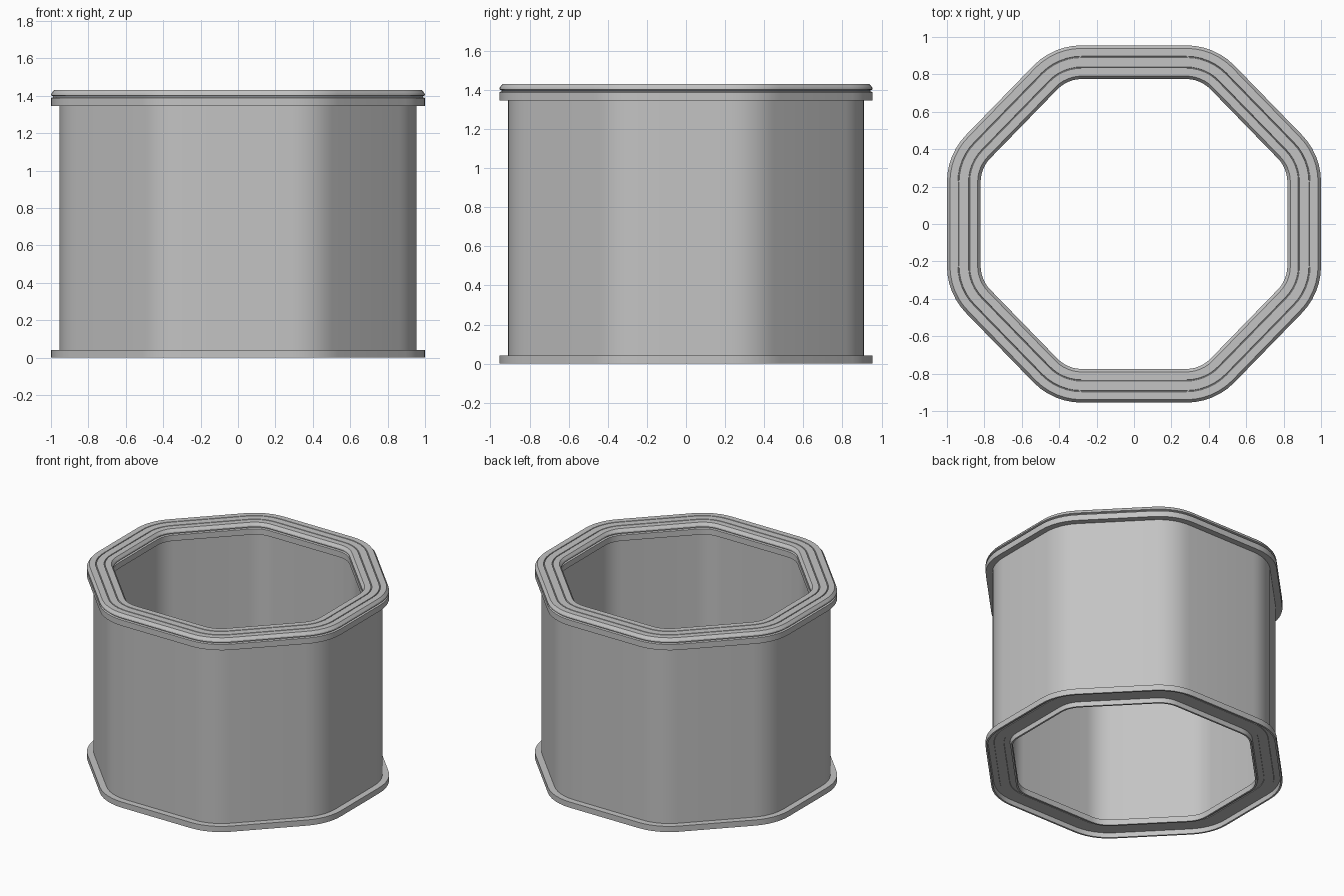
import bpy, bmesh, math

cube = bpy.data.objects.get("Cube")
if cube:
    bpy.data.objects.remove(cube)

grey = bpy.data.materials.new("light grey")
grey.use_nodes = True
colour = (0.55, 0.55, 0.55, 1)
grey.diffuse_color = colour
grey.node_tree.nodes["Principled BSDF"].inputs["Base Color"].default_value = colour

HALF_X, HALF_Y = 1.0, 0.955      # outer half sizes of the octagon
ARC_X, ARC_Y = 0.28, 0.225       # where the straight sides end
RADIUS = 0.36                    # outer corner radius
STEPS = 6


def outline(inset):
    """Rounded octagon, moved inwards by inset, as a list of (x, y)."""
    r = RADIUS - inset
    corners = [  # arc centres and start angles in one quarter
        (HALF_X - RADIUS, ARC_Y, 0),
        (ARC_X, HALF_Y - RADIUS, 45),
    ]
    quarter = []
    for cx, cy, start in corners:
        for i in range(STEPS + 1):
            a = math.radians(start + 45 * i / STEPS)
            quarter.append((cx + r * math.cos(a), cy + r * math.sin(a)))
    half = quarter + [(-x, y) for x, y in reversed(quarter)]
    return half + [(-x, -y) for x, y in half]


def ring(name, profile):
    """Sweep a closed (inset, z) cross-section around the octagon."""
    bm = bmesh.new()
    loops = [[bm.verts.new((x, y, z)) for x, y in outline(d)] for d, z in profile]
    n = len(loops[0])
    for k, low in enumerate(loops):
        high = loops[(k + 1) % len(loops)]
        for i in range(n):
            j = (i + 1) % n
            bm.faces.new((low[i], low[j], high[j], high[i]))
    bmesh.ops.recalc_face_normals(bm, faces=bm.faces)
    mesh = bpy.data.meshes.new(name)
    bm.to_mesh(mesh)
    bm.free()
    mesh.materials.append(grey)
    obj = bpy.data.objects.new(name, mesh)
    bpy.context.collection.objects.link(obj)
    bpy.ops.object.select_all(action="DESELECT")
    obj.select_set(True)
    bpy.context.view_layer.objects.active = obj
    bpy.ops.object.shade_smooth_by_angle(angle=math.radians(25))


WIDTH = 0.18


def mirrored(half):
    """Complete a cross-section that is symmetric across the rim's width."""
    return half + [(WIDTH - d, z) for d, z in reversed(half)]


# Tube wall
ring("wall", [(0.045, 0.036), (0.045, 1.36), (0.135, 1.36), (0.135, 0.036)])

# Top flange under the cap
ring("top_flange", mirrored([(0.03, 1.345), (0, 1.345), (0, 1.388), (0.01, 1.392)]))

# Bevelled cap with two fine grooves along its top
ring("top_cap", mirrored([
    (0.012, 1.39), (0.012, 1.398), (0, 1.402), (0.002, 1.412), (0.016, 1.43),
    (0.058, 1.43), (0.06, 1.422), (0.063, 1.422), (0.065, 1.43)]))

# Bottom flange, hollowed underneath between two thin skirts
ring("bottom_flange", mirrored([
    (0.058, 0.03), (0.056, 0.034), (0.016, 0.034), (0.013, 0), (0, 0), (0, 0.042)]))
